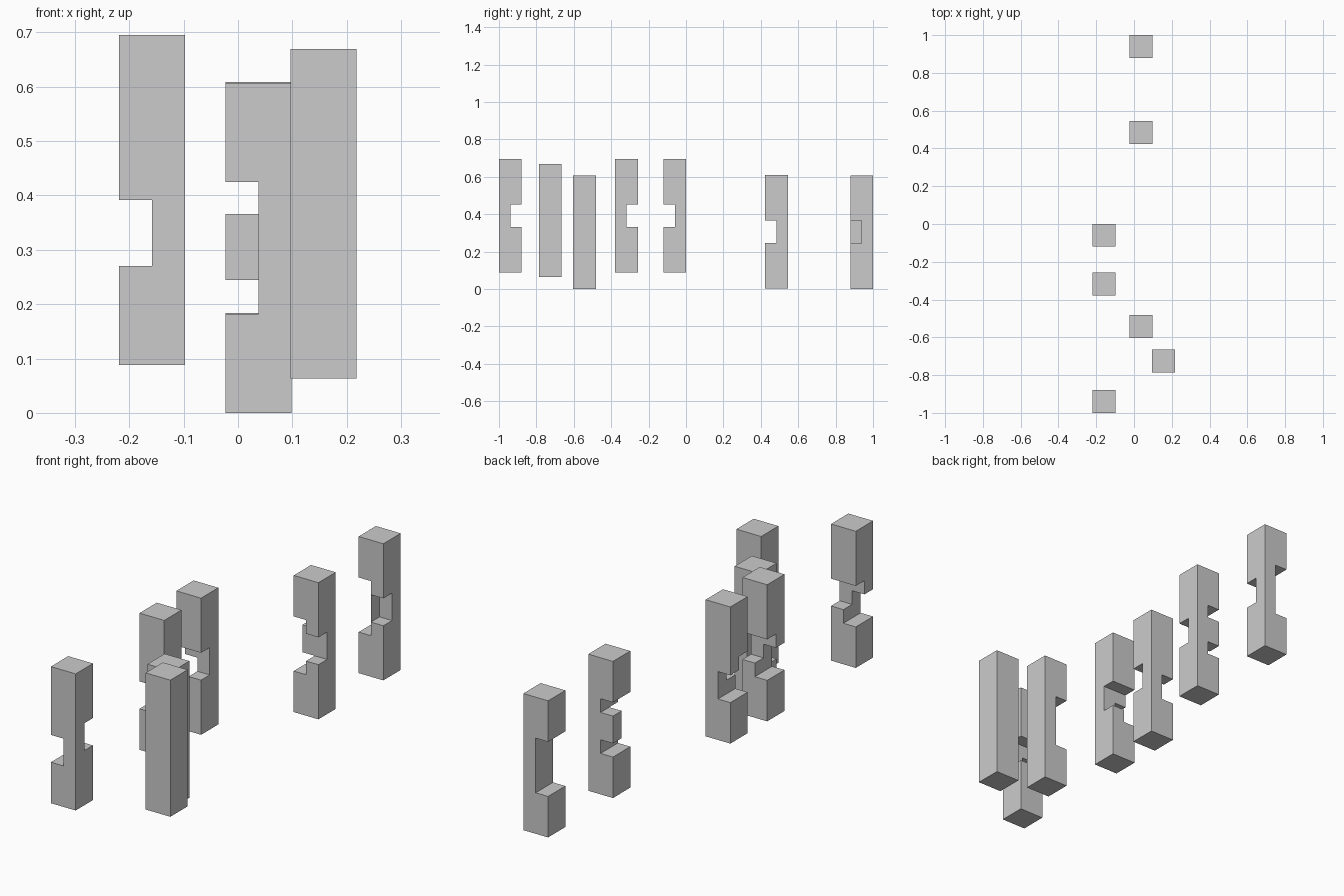
import bpy
from mathutils import Vector

if "Cube" in bpy.data.objects:
    bpy.data.objects.remove(bpy.data.objects["Cube"])

W = 0.1213          # bar width
L = 0.6066          # bar length
U = W / 2           # half width: the notch unit
EPS = 0.01          # cutter overshoot past the bar faces


def box(name, lo, hi):
    lo, hi = Vector(lo), Vector(hi)
    bpy.ops.mesh.primitive_cube_add(size=1, location=(lo + hi) / 2)
    ob = bpy.context.object
    ob.name = name
    ob.scale = hi - lo
    bpy.ops.object.transform_apply(location=False, rotation=False, scale=True)
    return ob


def span(side):
    """Range covered by one half (-1 / +1) or the whole (0) of the bar width."""
    o = U + EPS
    return {-1: (-o, 0), 1: (0, o), 0: (-o, o)}[side]


def puzzle_bar(name, x, y, z0, notches=()):
    """Upright bar; each notch is (x side, y side, z from, z to), z in units from mid-height."""
    zc = z0 + L / 2
    bar = box(name, (x - U, y - U, z0), (x + U, y + U, z0 + L))
    for sx, sy, a, b in notches:
        (x0, x1), (y0, y1) = span(sx), span(sy)
        cut = box("cutter", (x + x0, y + y0, zc + a * U), (x + x1, y + y1, zc + b * U))
        cut.hide_render = True
        mod = bar.modifiers.new("notch", 'BOOLEAN')
        mod.operation, mod.solver, mod.object = 'DIFFERENCE', 'EXACT', cut
        bpy.context.view_layer.objects.active = bar
        bpy.ops.object.modifier_apply(modifier=mod.name)
        bpy.data.objects.remove(cut)
    return bar


# Middle row of bars, standing on the ground
MID = 0.038
puzzle_bar("bar_long_notch_corner", MID, 0.9393, 0.001, [(-1, 0, -2, 2), (1, -1, -1, 1)])
puzzle_bar("bar_with_peg", MID, 0.484, 0.002,
           [(-1, 0, -2, -1), (-1, 0, 1, 2), (0, -1, -1, 1)])
puzzle_bar("bar_long_notch", MID, -0.5425, 0.0, [(-1, 0, -2, 2)])

# Left row of bars: offset side notch plus a centred notch on the back or front
LEFT = -0.158
for name, y, side in (("bar_front_notch", -0.0595, -1),
                      ("bar_back_notch_inner", -0.318, 1),
                      ("bar_back_notch_outer", -0.9393, 1)):
    puzzle_bar(name, LEFT, y, 0.0885, [(-1, 0, -2, 0), (0, side, -1, 1)])

# Solid key bar
puzzle_bar("key_bar", 0.157, -0.725, 0.063)
